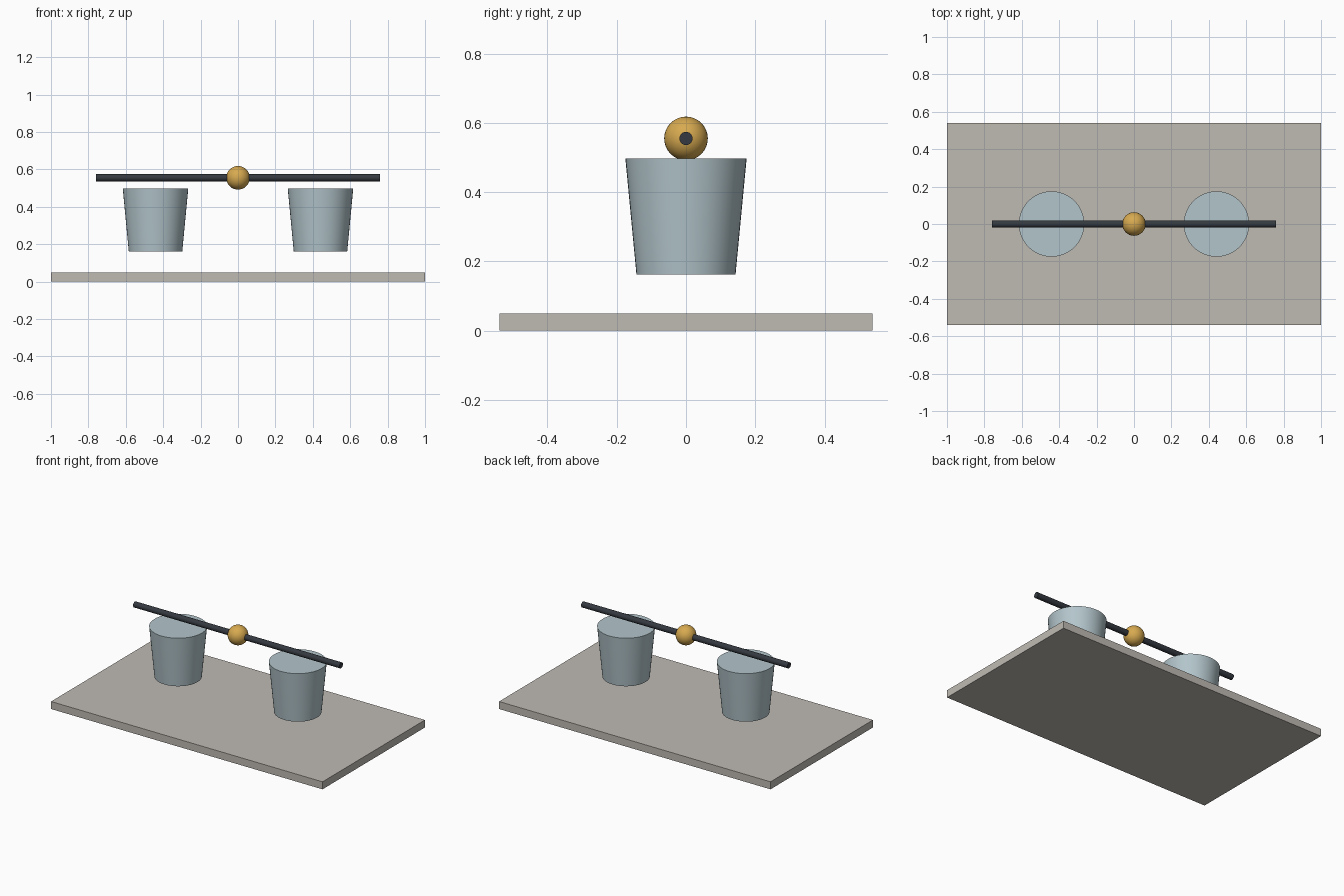
import bpy
import math

cube = bpy.data.objects.get("Cube")
if cube:
    bpy.data.objects.remove(cube, do_unlink=True)


def material(name, rgb):
    mat = bpy.data.materials.new(name)
    mat.use_nodes = True
    mat.diffuse_color = (*rgb, 1)
    mat.node_tree.nodes["Principled BSDF"].inputs["Base Color"].default_value = (*rgb, 1)
    return mat


def finish(name, mat, smooth=True):
    obj = bpy.context.object
    obj.name = name
    obj.data.materials.append(mat)
    if smooth:
        bpy.ops.object.shade_smooth_by_angle(angle=math.radians(35))
    return obj


stone = material("warm grey", (0.52, 0.49, 0.45))
glass = material("pale blue", (0.45, 0.56, 0.60))
brass = material("brass gold", (0.68, 0.40, 0.08))
iron = material("dark iron", (0.035, 0.042, 0.052))

# Base slab
bpy.ops.mesh.primitive_cube_add(size=1, location=(0, 0, 0.025))
slab = finish("base_slab", stone, smooth=False)
slab.scale = (2, 1.078, 0.05)

# Tapered cups, closed at top and bottom
for side, name in ((-1, "right_cup"), (1, "left_cup")):
    bpy.ops.mesh.primitive_cone_add(vertices=48, radius1=0.143, radius2=0.175,
                                    depth=0.335, location=(side * 0.441, 0, 0.329))
    finish(name, glass)

# Horizontal bar above the cups
bpy.ops.mesh.primitive_cylinder_add(vertices=24, radius=0.019, depth=1.52,
                                    location=(0, 0, 0.555), rotation=(0, math.pi / 2, 0))
finish("cross_bar", iron)

# Ball at the middle of the bar
bpy.ops.mesh.primitive_uv_sphere_add(segments=32, ring_count=16, radius=0.063,
                                     location=(0, 0, 0.555))
finish("centre_ball", brass)
